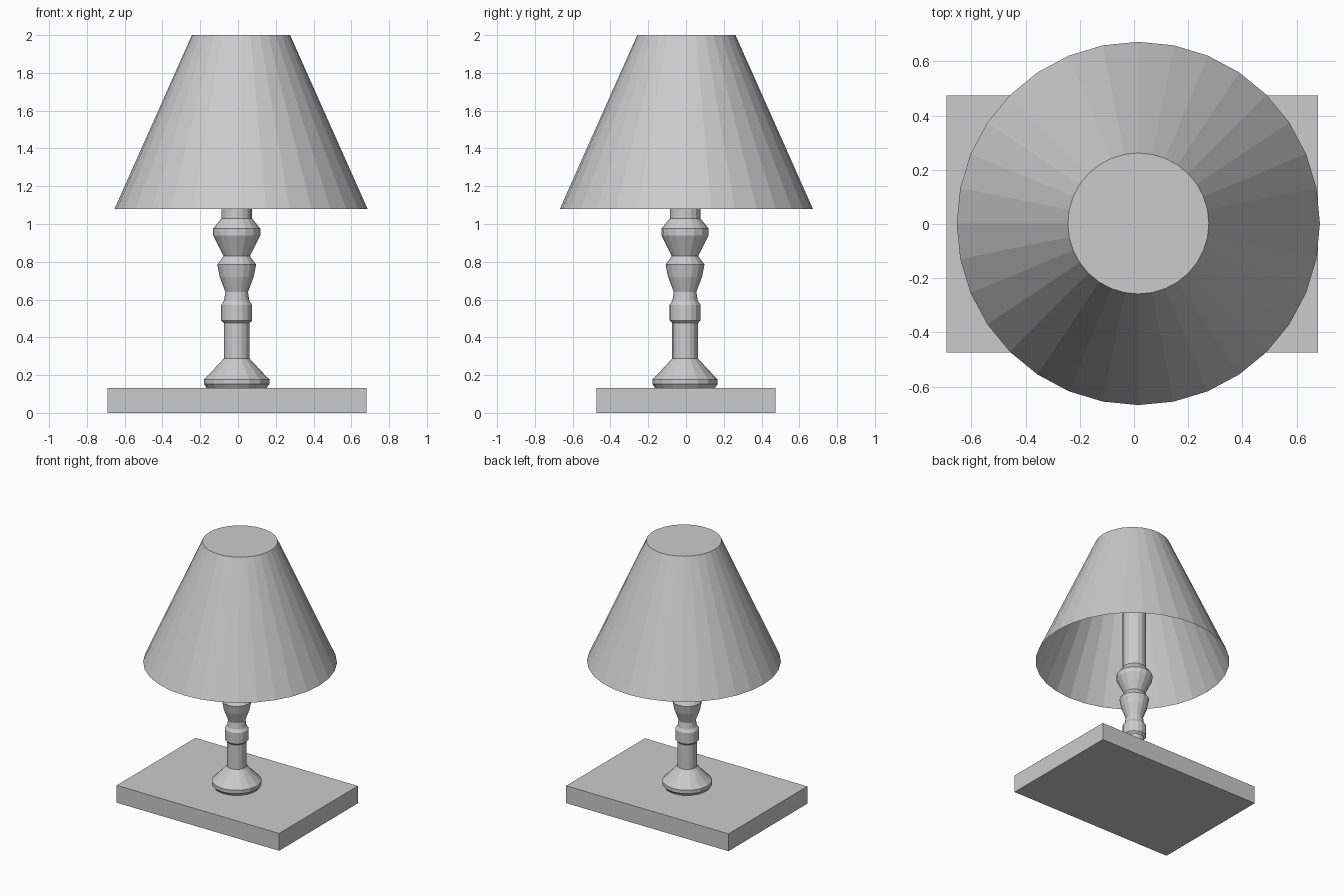
import bpy, bmesh, math

if "Cube" in bpy.data.objects:
    bpy.data.objects.remove(bpy.data.objects["Cube"])

grey = bpy.data.materials.new("plain grey")
grey.diffuse_color = (0.6, 0.6, 0.6, 1)
grey.use_nodes = True
grey.node_tree.nodes["Principled BSDF"].inputs["Base Color"].default_value = grey.diffuse_color


def finish(bm, name):
    bmesh.ops.recalc_face_normals(bm, faces=bm.faces)
    mesh = bpy.data.meshes.new(name)
    bm.to_mesh(mesh)
    bm.free()
    mesh.materials.append(grey)
    obj = bpy.data.objects.new(name, mesh)
    bpy.context.collection.objects.link(obj)
    return obj


def lathe(name, profile, sides, centre, cap_bottom=True):
    """Turn (radius, height) points around a vertical axis, flat faceted."""
    bm = bmesh.new()
    rings = []
    for r, z in profile:
        rings.append([bm.verts.new((centre[0] + r * math.cos(2 * math.pi * i / sides),
                                    centre[1] + r * math.sin(2 * math.pi * i / sides), z))
                      for i in range(sides)])
    for low, high in zip(rings, rings[1:]):
        for i in range(sides):
            j = (i + 1) % sides
            bm.faces.new((low[i], low[j], high[j], high[i]))
    bm.faces.new(rings[-1])
    if cap_bottom:
        bm.faces.new(rings[0][::-1])
    return finish(bm, name)


# Rectangular base slab
bm = bmesh.new()
bmesh.ops.create_cube(bm, size=1)
for v in bm.verts:
    v.co = (v.co.x * 1.37 - 0.006, v.co.y * 0.948, (v.co.z + 0.5) * 0.132)
finish(bm, "base")

# Turned stem: foot, shaft, collar, two vase bulges and the rod inside the shade
stem = [(0.157, 0.13), (0.173, 0.152), (0.173, 0.178), (0.150, 0.200),
        (0.068, 0.288), (0.068, 0.475), (0.082, 0.490), (0.082, 0.572),
        (0.067, 0.594), (0.060, 0.640), (0.090, 0.720), (0.103, 0.785),
        (0.070, 0.830), (0.125, 0.940), (0.125, 0.975), (0.081, 1.030),
        (0.081, 1.97)]
lathe("stem", stem, 16, (-0.007, -0.005))

# Conical shade, closed on top and open below
lathe("shade", [(0.67, 1.08), (0.26, 2.0)], 32, (0.016, 0.002), cap_bottom=False)
